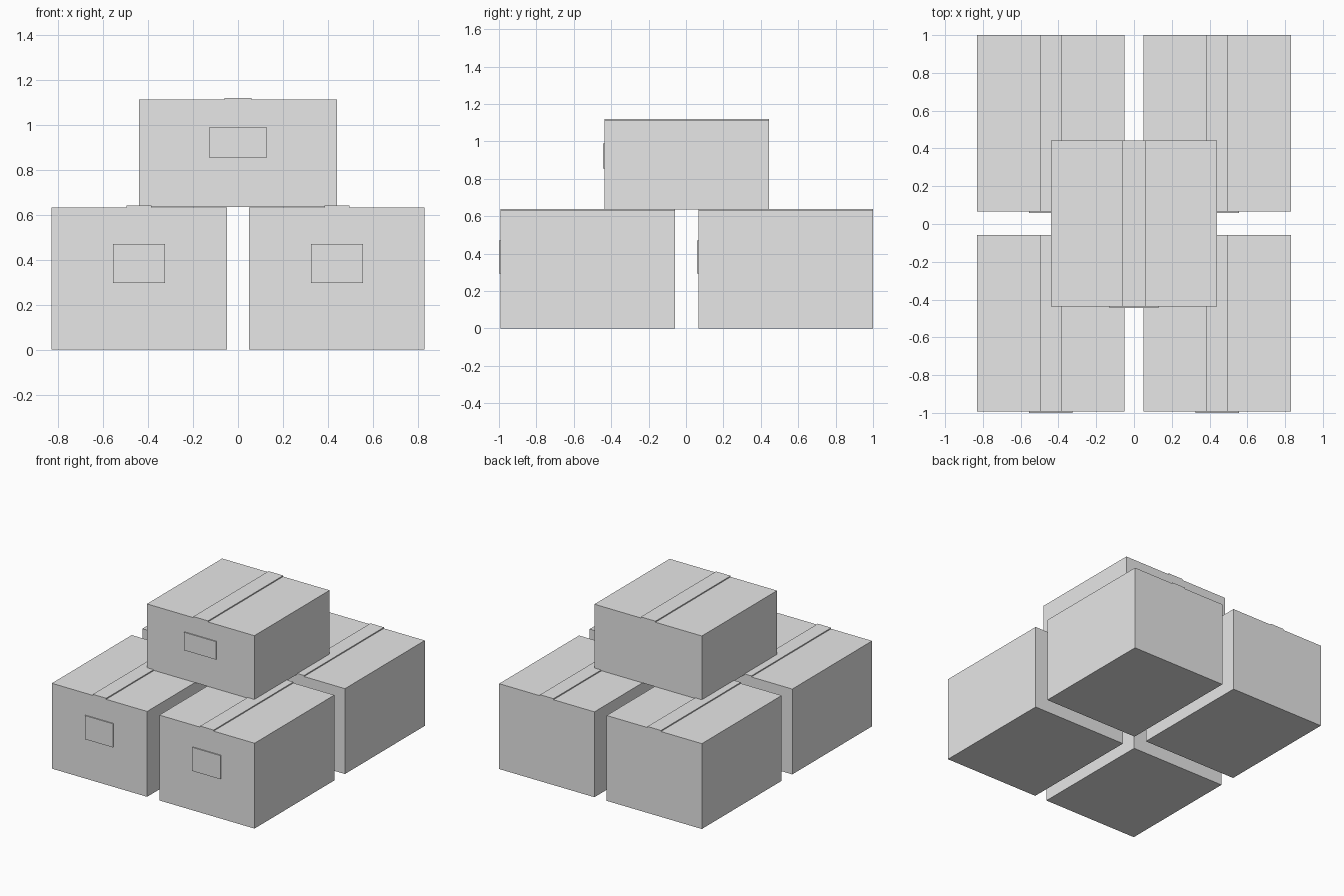
import bpy
import bmesh
from mathutils import Matrix, Vector

cube = bpy.data.objects.get("Cube")
if cube:
    bpy.data.objects.remove(cube, do_unlink=True)

grey = bpy.data.materials.new("plain_grey")
grey.use_nodes = True
grey.diffuse_color = (0.8, 0.8, 0.8, 1)
grey.node_tree.nodes["Principled BSDF"].inputs["Base Color"].default_value = (0.8, 0.8, 0.8, 1)


def block(name, low, high):
    """Flat-sided block between two opposite corners."""
    low, high = Vector(low), Vector(high)
    bm = bmesh.new()
    bmesh.ops.create_cube(bm, size=1)
    bmesh.ops.transform(
        bm, verts=bm.verts,
        matrix=Matrix.Translation((low + high) / 2) @ Matrix.Diagonal((*(high - low), 1)))
    mesh = bpy.data.meshes.new(name)
    bm.to_mesh(mesh)
    bm.free()
    mesh.materials.append(grey)
    obj = bpy.data.objects.new(name, mesh)
    bpy.context.collection.objects.link(obj)
    return obj


def carton(name, x, front, base, size, tape_width, label):
    """Closed carton with a tape strip along the top and a label on the front."""
    w, d, h = size
    top, back = base + h, front + d
    block(name + "_box", (x - w / 2, front, base), (x + w / 2, back, top))
    # Raised tape strip over the lid seam
    t = tape_width / 2
    block(name + "_tape", (x - t, front, top - 0.001), (x + t, back, top + 0.008))
    # Label plate
    lw, z0, z1 = label
    block(name + "_label", (x - lw / 2, front - 0.008, z0), (x + lw / 2, front + 0.001, z1))


# Four lower cartons
for side, x in (("right", -0.44), ("left", 0.44)):
    for row, front in (("front", -0.992), ("back", 0.066)):
        carton(f"{row}_{side}", x, front, 0, (0.78, 0.934, 0.632), 0.11, (0.23, 0.295, 0.47))

# Upper carton resting on the tape strips
carton("upper", 0, -0.437, 0.635, (0.88, 0.88, 0.477), 0.12, (0.26, 0.855, 0.988))
